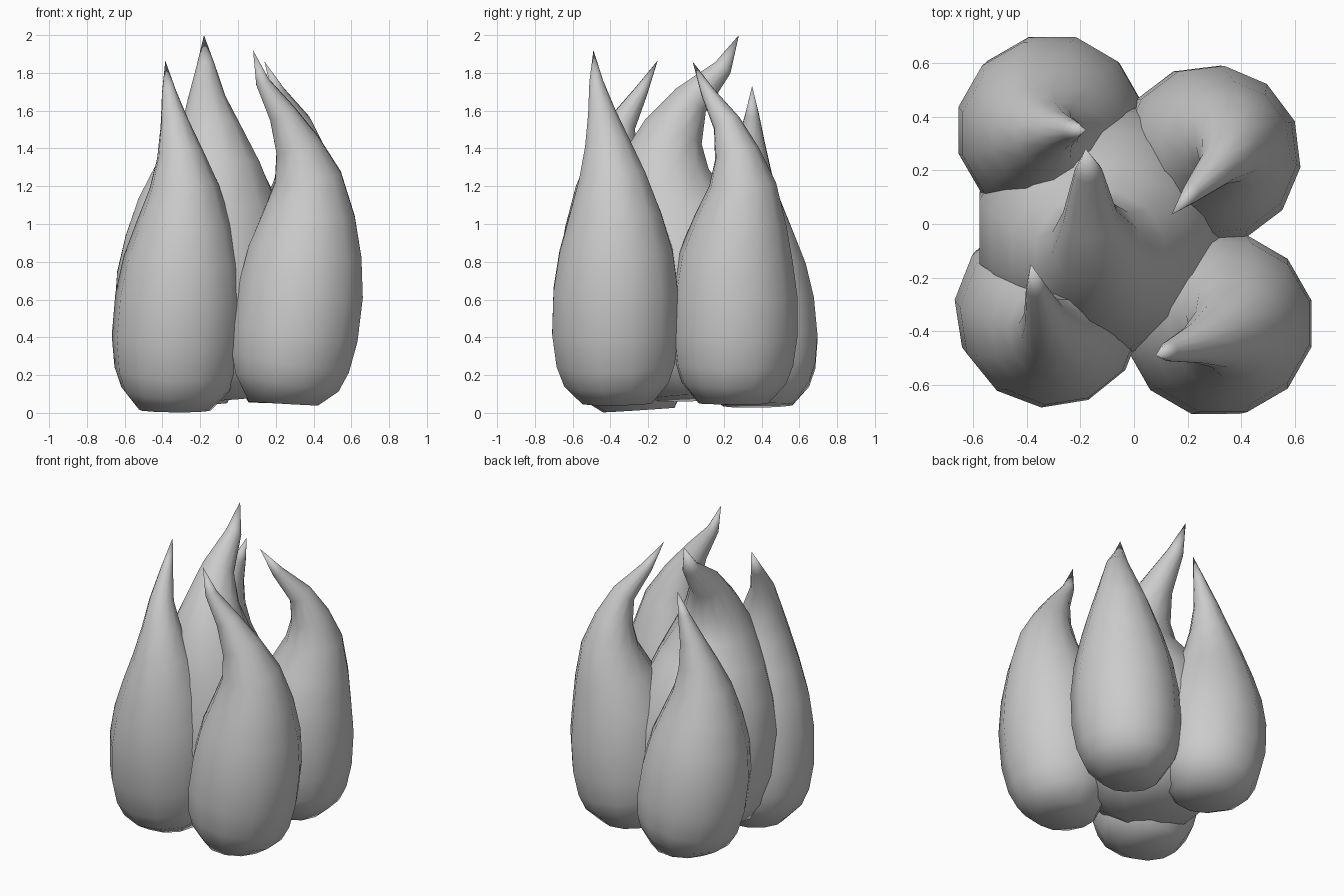
import bpy
import bmesh
import math
from mathutils import Vector

cube = bpy.data.objects.get("Cube")
if cube:
    bpy.data.objects.remove(cube, do_unlink=True)

SIDES = 12
# Teardrop profile shared by every flame: share of height, share of radius
PROFILE = [(0, .55), (.06, .83), (.115, .94), (.2, 1), (.32, .99), (.43, .9), (.535, .73),
           (.64, .53), (.73, .36), (.82, .22), (.91, .11), (1, 0)]
# Shares of height at which each spine point sits
KNOTS = [0, .19, .43, .64, .82, .91, 1]

grey = bpy.data.materials.new("flame grey")
grey.use_nodes = True
colour = (.6, .6, .6, 1)
grey.diffuse_color = colour
grey.node_tree.nodes["Principled BSDF"].inputs["Base Color"].default_value = colour


def spine_point(points, h):
    """Smooth curve through the spine points, read at share h of the height."""
    last = len(KNOTS) - 1

    def slope(i):
        a, b = max(i - 1, 0), min(i + 1, last)
        return (points[b] - points[a]) / (KNOTS[b] - KNOTS[a])

    i = max(k for k in range(last) if KNOTS[k] <= h)
    span = KNOTS[i + 1] - KNOTS[i]
    t = (h - KNOTS[i]) / span
    ease = t * t * (3 - 2 * t)
    return (points[i].lerp(points[i + 1], ease)
            + slope(i) * span * t * (1 - t) ** 2
            - slope(i + 1) * span * t * t * (1 - t))


def flame(name, bottom, top, radius, turn, points):
    """Sweep the teardrop profile along a bent spine."""
    points = [Vector(p) for p in points]
    spine = [Vector((*spine_point(points, h), bottom + (top - bottom) * h))
             for h, _ in PROFILE]
    bm = bmesh.new()
    rings = []
    for i, centre in enumerate(spine[:-1]):
        along = spine[i + 1] - spine[max(i - 1, 0)]
        if i == 0:
            along.z *= 3
        tilt = Vector((0, 0, 1)).rotation_difference(along)
        ring = []
        for k in range(SIDES):
            angle = math.tau * k / SIDES + math.radians(turn)
            spoke = Vector((math.cos(angle), math.sin(angle), 0))
            ring.append(bm.verts.new(centre + tilt @ spoke * radius * PROFILE[i][1]))
        rings.append(ring)
    tip = bm.verts.new(spine[-1])
    bm.faces.new(rings[0][::-1])
    for k in range(SIDES):
        n = (k + 1) % SIDES
        for low, high in zip(rings, rings[1:]):
            bm.faces.new((low[k], low[n], high[n], high[k]))
        bm.faces.new((rings[-1][k], rings[-1][n], tip))
    mesh = bpy.data.meshes.new(name)
    bm.to_mesh(mesh)
    bm.free()
    mesh.materials.append(grey)
    mesh.shade_smooth()
    obj = bpy.data.objects.new(name, mesh)
    bpy.context.collection.objects.link(obj)


# Spine points run from base to tip
flame("front_left_flame", .05, 1.92, .345, 15,
      [(.24, -.365), (.3, -.375), (.355, -.37), (.37, -.39), (.235, -.445), (.13, -.475),
       (.08, -.49)])
flame("front_right_flame", .015, 1.865, .347, 24,
      [(-.335, -.25), (-.325, -.315), (-.295, -.365), (-.285, -.4), (-.335, -.34), (-.365, -.24),
       (-.385, -.15)])
flame("back_right_flame", .04, 1.73, .345, 15,
      [(-.24, .38), (-.3, .365), (-.34, .335), (-.35, .325), (-.285, .345), (-.23, .35),
       (-.18, .35)])
flame("back_left_flame", .05, 1.86, .338, 22,
      [(.24, .25), (.272, .255), (.308, .265), (.362, .3), (.315, .215), (.215, .115),
       (.14, .035)])
flame("centre_flame", .08, 2, .47, 15,
      [(-.05, .05), (-.12, .0), (-.125, -.06), (-.125, -.12), (-.165, .025), (-.17, .195),
       (-.18, .28)])
